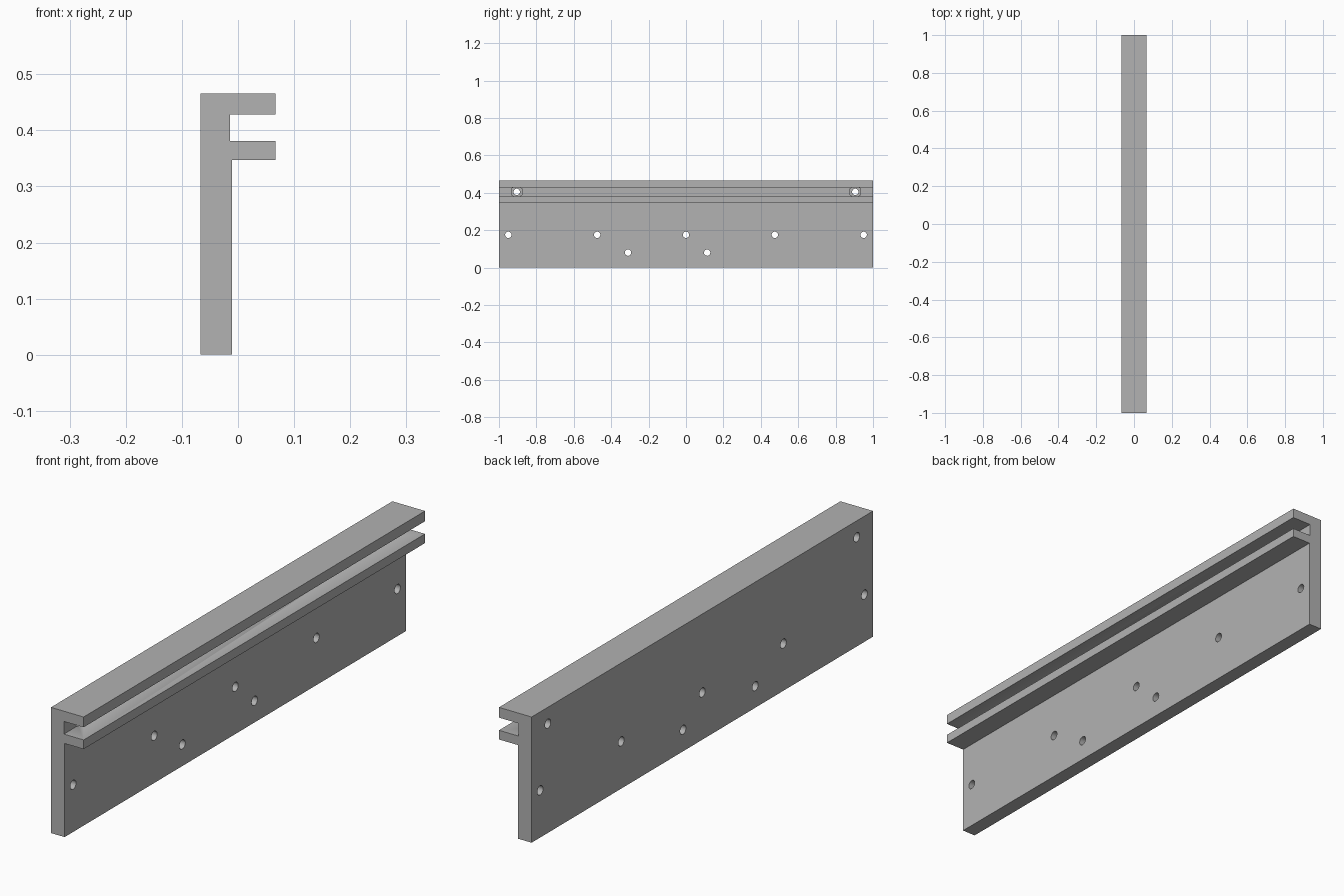
import bpy
import bmesh
from math import pi
from mathutils import Matrix

cube = bpy.data.objects.get("Cube")
if cube:
    bpy.data.objects.remove(cube)

grey = bpy.data.materials.new("plain grey")
grey.use_nodes = True
colour = (0.447, 0.447, 0.447, 1)
grey.diffuse_color = colour
grey.node_tree.nodes["Principled BSDF"].inputs["Base Color"].default_value = colour


def make_object(name, bm):
    bmesh.ops.recalc_face_normals(bm, faces=bm.faces)
    mesh = bpy.data.meshes.new(name)
    bm.to_mesh(mesh)
    bm.free()
    mesh.materials.append(grey)
    obj = bpy.data.objects.new(name, mesh)
    bpy.context.collection.objects.link(obj)
    return obj


def make_cutter(name, places, sides, radius, x_start, x_end):
    """Prisms along x at each (y, z) place, with a corner pointing along y."""
    bm = bmesh.new()
    for y, z in places:
        turn = Matrix.Rotation(pi / 2, 4, "Y") @ Matrix.Rotation(pi / 2, 4, "Z")
        bmesh.ops.create_cone(
            bm, cap_ends=True, segments=sides, radius1=radius, radius2=radius,
            depth=x_end - x_start,
            matrix=Matrix.Translation(((x_start + x_end) / 2, y, z)) @ turn)
    obj = make_object(name, bm)
    obj.hide_render = True
    return obj


def cut(target, cutter):
    mod = target.modifiers.new(cutter.name, "BOOLEAN")
    mod.operation = "DIFFERENCE"
    mod.solver = "EXACT"
    mod.object = cutter
    bpy.context.view_layer.objects.active = target
    bpy.ops.object.modifier_apply(modifier=mod.name)
    bpy.data.objects.remove(cutter)


# Rail: profile with two lips, extruded along y
back, wall, slot, lip = -0.067, -0.011, -0.014, 0.067
profile = [(back, 0), (wall, 0), (wall, 0.347), (lip, 0.347), (lip, 0.381),
           (slot, 0.381), (slot, 0.428), (lip, 0.428), (lip, 0.466), (back, 0.466)]
bm = bmesh.new()
face = bm.faces.new([bm.verts.new((x, -1, z)) for x, z in profile])
extruded = bmesh.ops.extrude_face_region(bm, geom=[face], use_keep_orig=True)
ends = [g for g in extruded["geom"] if isinstance(g, bmesh.types.BMVert)]
bmesh.ops.translate(bm, verts=ends, vec=(0, 2, 0))
rail = make_object("slotted_rail", bm)

# Screw holes through the wall, and hexagonal nut pockets in the slot floor
slot_holes = [(side * 0.905, 0.405) for side in (-1, 1)]
wall_holes = [(i * 0.475, 0.175) for i in range(-2, 3)] + [(-0.31, 0.08), (0.113, 0.08)]
cut(rail, make_cutter("nut_pocket_cutter", slot_holes, 6, 0.033, -0.035, slot + 0.004))
cut(rail, make_cutter("screw_hole_cutter", slot_holes + wall_holes, 24, 0.017, -0.1, 0.03))

# Smooth hole walls, sharp edges elsewhere
bpy.ops.object.select_all(action="DESELECT")
rail.select_set(True)
bpy.context.view_layer.objects.active = rail
bpy.ops.object.shade_smooth_by_angle(angle=pi / 6)
